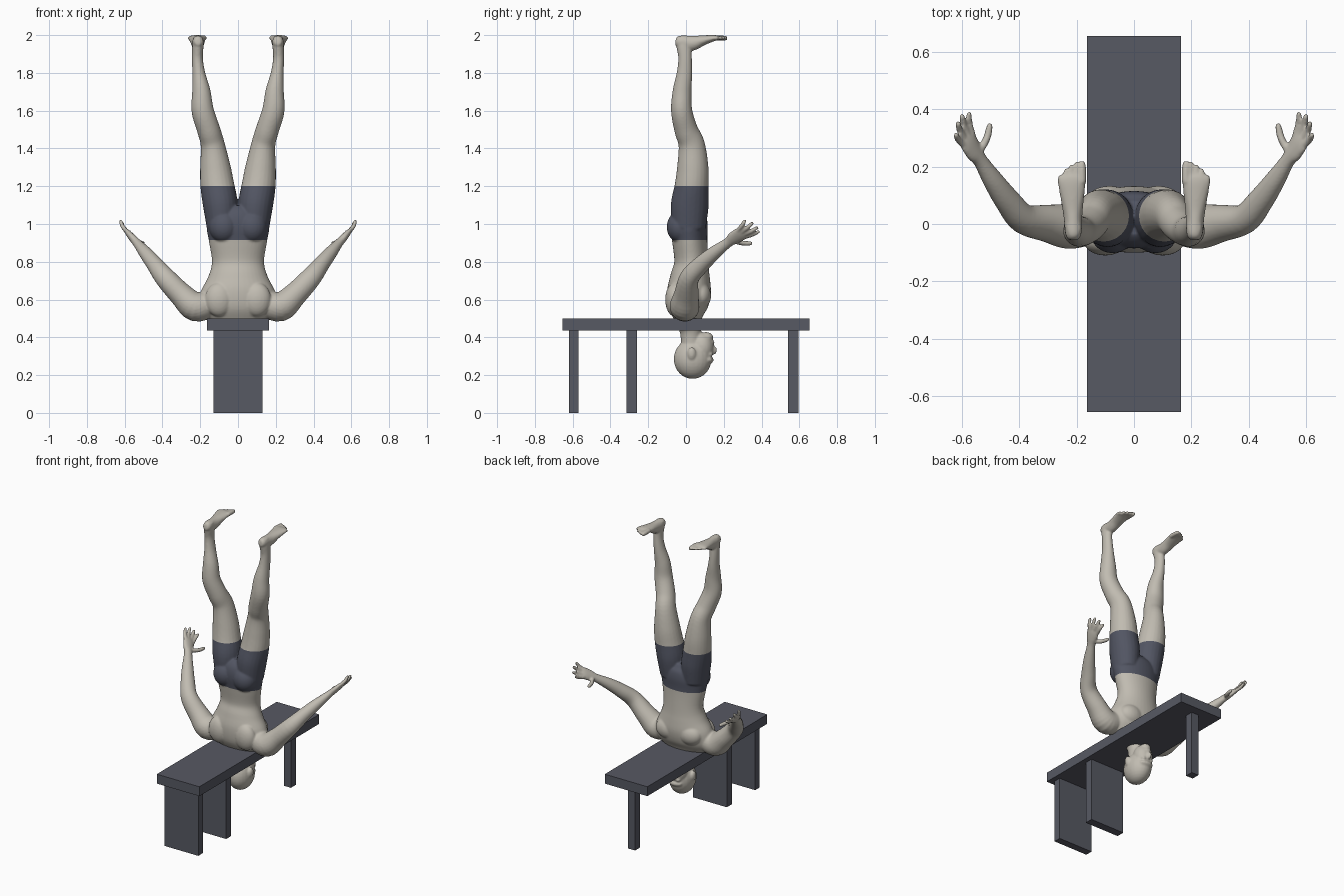
import bpy, bmesh, math
from mathutils import Vector, Matrix

if "Cube" in bpy.data.objects:
    bpy.data.objects.remove(bpy.data.objects["Cube"])


def material(name, rgb):
    mat = bpy.data.materials.new(name)
    mat.use_nodes = True
    mat.diffuse_color = (*rgb, 1)
    mat.node_tree.nodes["Principled BSDF"].inputs["Base Color"].default_value = (*rgb, 1)
    return mat


skin = material("pale skin", (0.53, 0.50, 0.44))
cloth = material("slate shorts", (0.085, 0.092, 0.125))
wood = material("grey bench", (0.095, 0.10, 0.125))


def add_object(name, bm, mats):
    mesh = bpy.data.meshes.new(name)
    bm.to_mesh(mesh)
    bm.free()
    for mat in mats:
        mesh.materials.append(mat)
    obj = bpy.data.objects.new(name, mesh)
    bpy.context.collection.objects.link(obj)
    return obj


def box(name, low, high):
    low, high = Vector(low), Vector(high)
    bm = bmesh.new()
    bmesh.ops.create_cube(bm, size=1, matrix=Matrix.LocRotScale(
        (low + high) / 2, None, high - low))
    return add_object(name, bm, [wood])


def ball(bm, centre, radii, mirror=False):
    for sign in (1, -1) if mirror else (1,):
        place = Vector((centre[0] * sign, centre[1], centre[2]))
        bmesh.ops.create_uvsphere(bm, u_segments=24, v_segments=16, radius=1,
                                  matrix=Matrix.LocRotScale(place, None, Vector(radii)))


def spline(rows, steps=5):
    """Smooth a list of (x, y, z, half width, half depth) rows."""
    rows = [Vector(r) for r in rows]
    out = []
    for i in range(len(rows) - 1):
        b, c = rows[i], rows[i + 1]
        a, d = rows[max(i - 1, 0)], rows[min(i + 2, len(rows) - 1)]
        for k in range(steps):
            t = k / steps
            out.append(b + (c - a) * (t / 2) + (a * 2 - b * 5 + c * 4 - d) * (t * t / 2)
                       + (b * 3 - a - c * 3 + d) * (t ** 3 / 2))
    return out + [rows[-1]]


def limb(bm, rows, side=(1, 0, 0), mirror=True, sides=24):
    """Loft ellipses along a path; 'side' is the direction of the half width."""
    rows = spline(rows)
    for sign in (1, -1) if mirror else (1,):
        flip = Matrix.Diagonal((sign, 1, 1))
        rings = []
        for i, row in enumerate(rows):
            ahead, behind = rows[min(i + 1, len(rows) - 1)], rows[max(i - 1, 0)]
            along = Vector((ahead - behind)[:3]).normalized()
            wide = Vector(side)
            wide = (wide - along * wide.dot(along)).normalized()
            deep = along.cross(wide)
            ring = []
            for k in range(sides):
                a = math.tau * k / sides
                p = Vector(row[:3]) + wide * row[3] * math.cos(a) + deep * row[4] * math.sin(a)
                ring.append(bm.verts.new(flip @ p))
            rings.append(ring)
        faces = [bm.faces.new(rings[0]), bm.faces.new(rings[-1][::-1])]
        for r, q in zip(rings, rings[1:]):
            for k in range(sides):
                n = (k + 1) % sides
                faces.append(bm.faces.new((r[k], q[k], q[n], r[n])))
        bmesh.ops.recalc_face_normals(bm, faces=faces)


def digit(bm, start, end, radius, bend=(0, 0, 0)):
    """A finger or toe with a rounded tip."""
    a, b = Vector(start), Vector(end)
    mid = (a + b) / 2 + Vector(bend)
    limb(bm, [(*a, radius, radius), (*mid, radius, radius),
              (*b.lerp(mid, 0.2), radius * 0.85, radius * 0.85),
              (*b, radius * 0.4, radius * 0.4)], sides=12)


# Bench
box("bench_top", (-0.163, -0.655, 0.435), (0.163, 0.655, 0.5))
box("end_panel", (-0.13, -0.62, 0), (0.13, -0.57, 0.435))
box("middle_panel", (-0.13, -0.315, 0), (0.13, -0.26, 0.435))
box("single_post", (-0.027, 0.54, 0), (0.027, 0.595, 0.435))

body = bmesh.new()

# Torso and neck
limb(body, [(0, .02, 1.09, .06, .06), (0, .015, 1.05, .13, .09), (0, .015, .99, .165, .1),
            (0, .02, .91, .154, .093), (0, .028, .8, .138, .09), (0, .022, .72, .158, .105),
            (0, .016, .64, .198, .116), (0, .01, .56, .21, .105), (0, .012, .5, .17, .075),
            (0, .018, .46, .08, .06), (0, .025, .42, .056, .055), (0, .03, .34, .053, .055)],
     mirror=False, sides=40)
ball(body, (.075, -.03, .985), (.078, .072, .085), True)
ball(body, (.085, .075, .62), (.085, .058, .07), True)
ball(body, (.1, -.06, .6), (.075, .05, .09), True)

# Head with face and ears
ball(body, (0, .035, .285), (.08, .1, .105))
ball(body, (0, .085, .345), (.062, .062, .082))
ball(body, (0, .105, .4), (.036, .04, .028))
ball(body, (0, .118, .28), (.05, .028, .02))
ball(body, (.028, .125, .31), (.016, .018, .012), True)
ball(body, (0, .143, .332), (.014, .022, .025))
ball(body, (0, .136, .372), (.024, .014, .014))
ball(body, (.078, .03, .315), (.014, .022, .034), True)

# Legs
limb(body, [(.085, .015, .98, .08, .09), (.093, .02, 1.1, .092, .1), (.109, .03, 1.2, .09, .09),
            (.12, .036, 1.3, .081, .083), (.134, .03, 1.42, .064, .07),
            (.156, 0, 1.5, .061, .062), (.187, -.023, 1.6, .059, .056),
            (.194, -.021, 1.7, .049, .05), (.208, -.008, 1.8, .034, .041),
            (.215, -.005, 1.88, .029, .036), (.212, -.012, 1.95, .03, .04),
            (.21, -.015, 1.99, .024, .034)])

# Feet and toes
limb(body, [(.21, -.055, 1.968, .016, .018), (.211, -.035, 1.965, .028, .033),
            (.213, .03, 1.957, .033, .04), (.215, .09, 1.972, .041, .027),
            (.217, .145, 1.984, .049, .017), (.217, .17, 1.985, .044, .012)])
for k in range(5):
    x = .181 + .0185 * k
    size = .0145 if k == 0 else .0105
    digit(body, (x, .145, 1.985), (x, .22 - .003 * k * k, 1.984), size)

# Arms and palms
across = (.45, -.8, .6)
limb(body, [(.15, 0, .58, .07, .07), (.225, -.008, .562, .08, .078), (.3, .002, .625, .066, .064),
            (.385, .018, .715, .052, .055), (.44, .08, .785, .046, .044),
            (.49, .15, .847, .037, .035), (.535, .22, .9, .028, .023),
            (.558, .253, .925, .038, .02), (.576, .285, .945, .043, .016),
            (.586, .302, .956, .037, .011)], side=across)

# Fingers and thumb
for base, tip in (((.562, .31, .93), (.575, .39, .962)), ((.577, .305, .944), (.6, .383, .985)),
                  ((.588, .292, .957), (.615, .357, 1.01)),
                  ((.595, .275, .967), (.622, .315, 1.022))):
    digit(body, base, tip, .0115, (.005, 0, -.003))
digit(body, (.54, .25, .91), (.5, .352, .897), .0135, (-.006, -.004, -.004))

# Fuse the figure into one smooth skin
figure = add_object("figure", body, [skin, cloth])
bpy.context.view_layer.objects.active = figure
remesh = figure.modifiers.new("fuse", "REMESH")
remesh.mode = "VOXEL"
remesh.voxel_size = 0.006
soften = figure.modifiers.new("soften", "SMOOTH")
soften.factor, soften.iterations = 0.5, 5
for mod in ("fuse", "soften"):
    bpy.ops.object.modifier_apply(modifier=mod)

# Cut the hems of the shorts and colour the faces between them
waist, hem = 0.915, 1.2
bm = bmesh.new()
bm.from_mesh(figure.data)
for height in (waist, hem):
    bmesh.ops.bisect_plane(bm, geom=bm.verts[:] + bm.edges[:] + bm.faces[:],
                           plane_co=(0, 0, height), plane_no=(0, 0, 1))
for face in bm.faces:
    centre = face.calc_center_median()
    face.smooth = True
    face.material_index = int(waist < centre.z < hem and abs(centre.x) < 0.3)
bm.to_mesh(figure.data)
bm.free()
